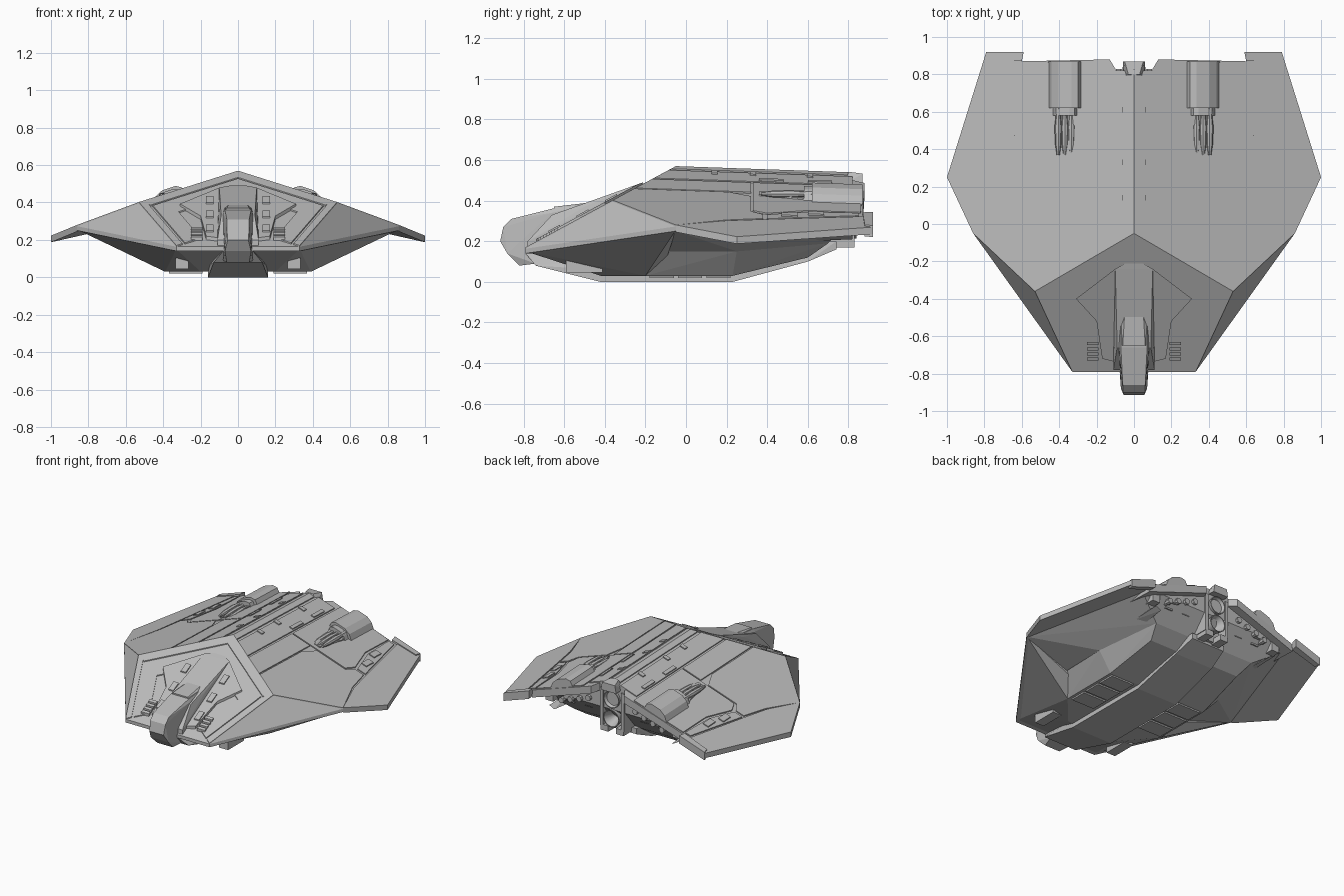
import bpy, bmesh, math

cube = bpy.data.objects.get("Cube")
if cube:
    bpy.data.objects.remove(cube)

GREY = bpy.data.materials.new("hull grey")
GREY.use_nodes = True
GREY.diffuse_color = (.5, .5, .5, 1)
GREY.node_tree.nodes["Principled BSDF"].inputs["Base Color"].default_value = GREY.diffuse_color

# Plan landmarks of the left half
PEAK, SHOULDER, CORNER = (0, -.05), (.53, -.36), (.33, -.79)
ELBOW, TIP, TAIL, NOTCH = (.86, -.05), (1, .25), (.79, .92), (.6, .9)
HUB = (0, -.6)
SEAM = .007


def deck(x, y):
    """Height of the sloping upper deck."""
    return .57 - .337 * abs(x) - .035 * (y - PEAK[1])


def prow(x, y):
    """Height of the sloping front panel."""
    return .57 + .54 * (y - PEAK[1])


def belly(x, y):
    """Height of the flat underside."""
    return .03


def brow(x):
    """Front edge of the deck."""
    return PEAK[1] - .585 * x


def on(surface, offset, *points):
    return [(x, y, surface(x, y) + offset) for x, y in points]


def toward(point, goal, amount):
    return tuple(p + (g - p) * amount for p, g in zip(point, goal))


def rect(x, y, half_width, half_length):
    return [(x + a * half_width, y + b * half_length) for a, b in ((-1, -1), (1, -1), (1, 1), (-1, 1))]


def column(left, right, rear):
    """Deck strip running back from the brow edge."""
    return [(left, brow(left)), (right, brow(right)), (right, rear), (left, rear)]


def ring(a, b, outer, inner):
    """Strip of the front panel between two insets from its edge."""
    return [toward(a, HUB, outer), toward(b, HUB, outer), toward(b, HUB, inner), toward(a, HUB, inner)]


def finish(name, bm, mirror):
    bmesh.ops.recalc_face_normals(bm, faces=bm.faces)
    mesh = bpy.data.meshes.new(name)
    bm.to_mesh(mesh)
    bm.free()
    mesh.materials.append(GREY)
    part = bpy.data.objects.new(name, mesh)
    bpy.context.collection.objects.link(part)
    if mirror:
        part.modifiers.new("mirror", "MIRROR").use_mirror_merge = False
    return part


def solid(name, points, centre=True):
    """Convex block; centre blocks span both sides, others are mirrored."""
    bm = bmesh.new()
    for x, y, z in points:
        bm.verts.new((x, y, z))
        if centre and x:
            bm.verts.new((-x, y, z))
    hull = bmesh.ops.convex_hull(bm, input=bm.verts)
    inside = [item for item in hull["geom_interior"] if isinstance(item, bmesh.types.BMVert)]
    bmesh.ops.delete(bm, geom=inside, context="VERTS")
    bmesh.ops.dissolve_limit(bm, angle_limit=.02, verts=bm.verts, edges=bm.edges)
    return finish(name, bm, not centre)


def box(name, x, y, z, half_width, half_length, half_height):
    corners = rect(x, y, half_width, half_length)
    solid(name, [(a, b, z + side * half_height) for a, b in corners for side in (-1, 1)], False)


def plate(name, outline, surface, top=0, bottom=-.02):
    """Panel following a sloping surface, mirrored to the other side."""
    bm = bmesh.new()
    upper = [bm.verts.new(p) for p in on(surface, top, *outline)]
    lower = [bm.verts.new(p) for p in on(surface, bottom, *outline)]
    bm.faces.new(upper)
    bm.faces.new(lower[::-1])
    for i in range(len(upper)):
        bm.faces.new((upper[i], upper[i - 1], lower[i - 1], lower[i]))
    return finish(name, bm, True)


def lathe(name, profile, centre, sides, mirror=False):
    """Round part turned about an axis running front to back."""
    bm = bmesh.new()
    cx, cy, cz = centre
    angles = [math.tau * i / sides for i in range(sides)]
    rings = [[bm.verts.new((cx + r * math.cos(a), cy + y, cz + r * math.sin(a))) for a in angles]
             for r, y in profile]
    for front, back in zip(rings, rings[1:]):
        for i in range(sides):
            bm.faces.new((front[i - 1], front[i], back[i], back[i - 1]))
    bm.faces.new(rings[0])
    bm.faces.new(rings[-1])
    part = finish(name, bm, mirror)
    bpy.context.view_layer.objects.active = part
    part.select_set(True)
    bpy.ops.object.shade_smooth_by_angle(angle=math.radians(35))
    part.select_set(False)


# Upper body, wings and rear roof
solid("main_hull", on(deck, -SEAM, PEAK, SHOULDER, ELBOW, (0, .82), (.6, .82))
      + on(prow, -SEAM, CORNER) + on(prow, -.03, CORNER) + on(deck, -.03, ELBOW, (.6, .8))
      + [(.5, -.1, .15), (.5, .25, .15), (.4, .7, .19)])
wing = (ELBOW, TIP, TAIL, NOTCH, (.55, .3))
solid("wing", on(deck, -SEAM, *wing) + on(deck, -.035, *wing), False)
roof = ((.1, .83), (.13, .88), (.6, .87), (.6, .5), (.1, .5))
solid("rear_roof", on(deck, -SEAM, *roof) + on(deck, -.06, *roof), False)
plate("wing_trailing_cap", [(.6, .87), (.78, .88), TAIL, (.59, .92)], deck, SEAM, -.05)

# Belly, its flared shoulders and the central keel
solid("belly", on(prow, -.02, CORNER) + on(belly, 0, (.39, -.2), (.39, .23), (.2, -.42))
      + [(.5, -.1, .16), (.5, .25, .15), (.4, .7, .19), (.36, .6, .12)])
solid("belly_shoulder", on(prow, -.02, CORNER) + on(deck, -.025, ELBOW) + on(belly, 0, (.39, -.2))
      + [(.5, -.08, .16), (.38, -.1, .1)], False)
solid("keel", [(.08, -.79, .14), (.13, -.74, .08), (.16, -.42, 0), (.16, .23, 0), (.15, .6, .1),
               (.13, .74, .16), (.13, .74, .2), (.16, -.42, .06)])
for i in range(3):
    plate(f"belly_panel_{i}", rect(.28, i * .14 - .12, .09, .06), belly, .01, -.01)
box("chin_block", .3, -.5, .08, .035, .09, .035)

# Deck panels with narrow seams between them
deck_panels = {
    "spine_panel": column(0, .04, .83),
    "inner_deck": column(.06, .185, .82),
    "forward_deck": column(.2, .34, .32),
    "shoulder_deck": [(.35, brow(.35)), SHOULDER, ELBOW, (.76, .2), (.72, .38), (.66, .38),
                      (.62, .32), (.4, .32), (.35, .21)],
    "rear_deck": [(.2, .33), (.61, .33), (.64, .4), (.58, .6), (.58, .86), (.2, .87)],
    "wing_root": [(.66, .4), (.72, .4), (.63, .85), (.59, .85), (.6, .6)],
    "wing_panel": [(.73, .4), (.77, .2), ELBOW, TIP, TAIL, (.64, .87)],
}
for name, outline in deck_panels.items():
    plate(name, outline, deck)
for i, y in enumerate((.14, .33, .61)):
    plate(f"spine_clamp_{i}", rect(.08, y, .02, .015), deck, SEAM)
for i, y in enumerate((.42, .66)):
    plate(f"deck_rail_{i}", rect(.165, y, .012, .06), deck, SEAM)
for i, x in enumerate((.63, .66)):
    plate(f"wing_hatch_{i}", rect(x, .64 - i * .13, .02, .04), deck, SEAM)
solid("tail_block", on(deck, .012, (.03, .8), (.05, .87)) + on(deck, -.04, (.06, .78), (.06, .87)))

# Front panel: border bands, inner fields, raised fan and fittings
plate("prow_brow", ring(PEAK, SHOULDER, 0, .12), prow)
plate("prow_edge", ring(SHOULDER, CORNER, 0, .1), prow)
plate("prow_field", ring(PEAK, SHOULDER, .14, .4), prow)
plate("prow_cheek", ring(SHOULDER, CORNER, .14, .4), prow)
plate("prow_fan", [(.1, -.24), (.31, -.4), (.2, -.52), (.17, -.72), (.09, -.74)], prow, .012)
for i in range(4):
    plate(f"prow_vent_{i}", rect(.22, -.64 - i * .027, .03, .008), prow, .012)
for i in range(3):
    plate(f"prow_hatch_{i}", rect(.15, -.37 - i * .14, .02, .03), prow, .02)

# Cockpit neck, drooping nose and canopy
solid("neck", [(.045, -.21, .49), (.1, -.24, .48), (.1, -.5, .37), (.09, -.66, .33),
               (.11, -.78, .2), (.11, -.78, .14), (.11, -.3, .3)])
solid("nose", [(.055, -.915, .2), (.06, -.9, .27), (.06, -.86, .31), (.07, -.66, .36), (.08, -.66, .34),
               (.07, -.48, .38), (.08, -.5, .25), (.08, -.74, .09), (.06, -.82, .08), (.07, -.88, .14)])
solid("canopy", [(.05, -.48, .39), (.06, -.65, .37), (.07, -.65, .35), (.07, -.48, .375)])

# Upper engine pods with exposed forward barrels
POD = .37


def pod(name, scale, front, rear):
    section = [(POD + side * w * scale, h * scale) for w, h in ((.09, -.01), (.07, .035), (.035, .055)) for side in (-1, 1)]
    solid(name, [p for x, h in section for p in on(deck, h, (x, front), (x, rear))], False)


pod("engine_pod", 1, .62, .87)
pod("pod_collar", .75, .58, .63)
for side in (-1, 0, 1):
    lathe(f"pod_barrel_{side + 1}", [(.008, -.2), (.017, -.14), (.02, -.05), (.014, 0), (.018, .06)],
          (POD + side * .035, .57, deck(POD, .5) + SEAM), 8, True)
plate("pod_cradle", [(POD + x, y) for x, y in ((-.06, .6), (-.02, .36), (.02, .36), (.06, .6))], deck, SEAM)

# Rear engine bay: stacked nozzles, frame, machinery and pipes
for name, z in (("upper_nozzle", .41), ("lower_nozzle", .275)):
    lathe(name, [(.045, -.1), (.05, .02), (.062, .1), (.056, .1), (.02, .01)], (0, .74, z), 16)
solid("engine_frame", [(.09, y, z) for y in (.6, .76) for z in (.18, .5)])
box("frame_post", .083, .77, .335, .012, .06, .135)
for i in range(6):
    x = .15 + i * .07
    rear = .82 if i % 2 else .78
    box(f"bay_upper_unit_{i}", x, rear - .1, deck(x, rear) - .08, .03, .1, .03)
    if i < 4:
        box(f"bay_lower_unit_{i}", x, .67, deck(x, rear) - .18 + i * .02, .03, .08 + i % 2 * .03, .025)
        lathe(f"bay_pipe_{i}", [(.014, -.1), (.014, .09), (.02, .09), (.02, .12)],
              (x + .035, .72, deck(x, rear) - .12), 8, True)
box("rear_strut", .06, .76, .19, .03, .07, .02)
solid("rear_fin", [(.44, .6, .2), (.5, .6, .22), (.5, .82, .23), (.46, .82, .21), (.48, .62, .25)], False)
